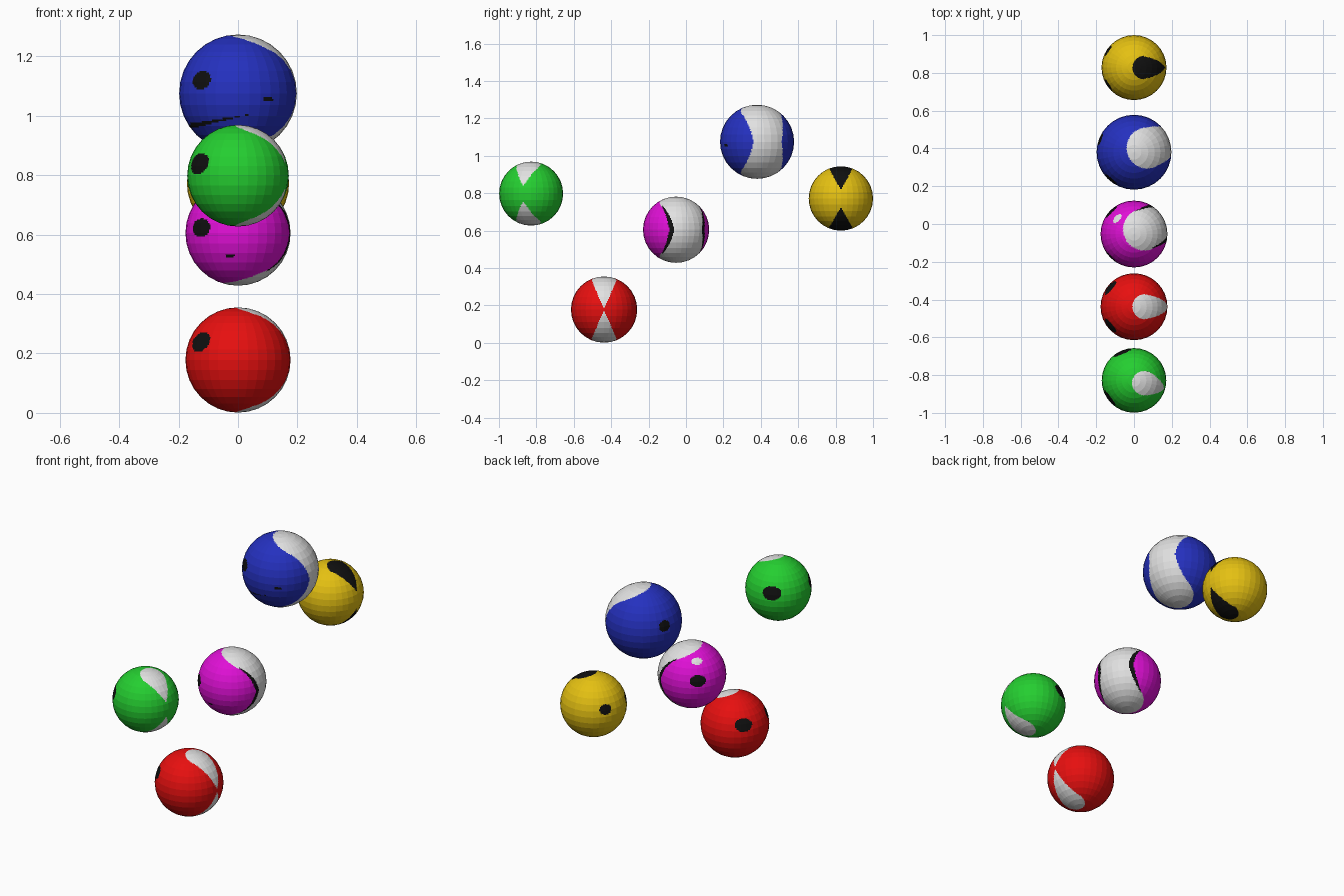
import bpy
import bmesh
from math import atan2, asin, cos, sin, radians, pi

if "Cube" in bpy.data.objects:
    bpy.data.objects.remove(bpy.data.objects["Cube"])

COLOURS = {
    "white": (0.75, 0.75, 0.75), "black": (0.005, 0.005, 0.005),
    "red": (0.8, 0.005, 0.005), "green": (0.018, 0.62, 0.03),
    "magenta": (0.74, 0.005, 0.67), "blue": (0.018, 0.03, 0.52),
    "yellow": (0.78, 0.53, 0.006),
}
MATS = {}
for name, rgb in COLOURS.items():
    MATS[name] = bpy.data.materials.new(name)
    MATS[name].diffuse_color = (*rgb, 1)


def in_spot(d, az, lat, w, h):
    """Ellipse painted on the ball at an azimuth and latitude in degrees."""
    la = asin(max(-1, min(1, d.z)))
    da = (atan2(d.y, d.x) - radians(az) + pi) % (2 * pi) - pi
    dl = la - radians(lat)
    return (da * cos(la) / w) ** 2 + (dl / h) ** 2 < 1


def side_patch(d, yaw, base, slope, cx, rad, rim=0):
    """Patch on the +x side: rounded over the poles, narrow at the middle.
    Returns 2 inside, 1 on the rim, 0 outside."""
    a = radians(yaw)
    x = d.x * cos(a) + d.y * sin(a)
    y = abs(d.y * cos(a) - d.x * sin(a))
    z = abs(d.z)
    if x < cx:
        return 2 if (x - cx) ** 2 + y * y < rad * rad else 0
    w = base + slope * z
    if y < min(w, rad):
        return 2
    return 1 if y < w + rim * (1 - 1.6 * z * z) else 0


def mouth_line(d):
    """Thin tapering line low on the front."""
    return (d.y < 0 and -0.83 < d.x < 0.2
            and abs(d.z + 0.56 - 0.2 * (d.x + 0.81)) < 0.042 * (0.25 - d.x))


def ball(name, y, z, r, colour, patch_colour, patch, spots, line=False):
    bm = bmesh.new()
    bmesh.ops.create_uvsphere(bm, u_segments=32, v_segments=16, radius=1)
    # split the flat facets finely so painted borders come out crisp
    bmesh.ops.subdivide_edges(bm, edges=bm.edges[:], cuts=5, use_grid_fill=True)
    names = [colour, "black", "white"]
    for f in bm.faces:
        d = f.calc_center_median().normalized()
        pick = colour
        hit = side_patch(d, *patch)
        if hit:
            pick = patch_colour if hit == 2 else "black"
        elif line and mouth_line(d):
            pick = "black"
        else:
            for c, *s in spots:
                if in_spot(d, *s):
                    pick = c
        f.material_index = names.index(pick)
    bmesh.ops.scale(bm, vec=(r, r, r), verts=bm.verts)
    me = bpy.data.meshes.new(name)
    bm.to_mesh(me)
    bm.free()
    for n in names:
        me.materials.append(MATS[n])
    ob = bpy.data.objects.new(name, me)
    ob.location = (0, y, z)
    bpy.context.collection.objects.link(ob)


K = "black"
# patch: yaw, half width at middle, widening, round end centre, radius, rim
ball("green_ball", -0.828, 0.798, 0.171, "green", "white",
     (-15, -0.15, 0.62, 0.33, 0.38),
     [(K, 216, 14, 0.29, 0.22), (K, 113, 14, 0.29, 0.22)])
ball("red_ball", -0.438, 0.178, 0.177, "red", "white",
     (0, -0.01, 0.44, 0.33, 0.38),
     [(K, 219, 20.5, 0.26, 0.2), (K, 141, 20.5, 0.26, 0.2)])
ball("magenta_ball", -0.053, 0.605, 0.177, "magenta", "white",
     (24, 0.46, 0.2, 0.33, 0.63, 0.12),
     [(K, 224, 6, 0.24, 0.18), (K, 135.5, 12, 0.24, 0.18),
      (K, 260, -26, 0.09, 0.035), ("white", 137, 46, 0.17, 0.11)])
ball("blue_ball", 0.38, 1.075, 0.198, "blue", "white",
     (18, 0.40, 0.2, 0.37, 0.55),
     [(K, 229.5, 13, 0.2, 0.16), (K, 159.5, 12, 0.17, 0.15),
      (K, -58.5, -6, 0.1, 0.04)], line=True)
ball("yellow_ball", 0.828, 0.772, 0.172, "yellow", "black",
     (0, -0.15, 0.56, 0.32, 0.365),
     [(K, 213, 13, 0.19, 0.16), (K, 147, 13, 0.19, 0.16)])

for m in bpy.data.materials:
    if m.users and not m.is_grease_pencil:
        m.use_nodes = True
        m.node_tree.nodes["Principled BSDF"].inputs["Base Color"].default_value = m.diffuse_color
